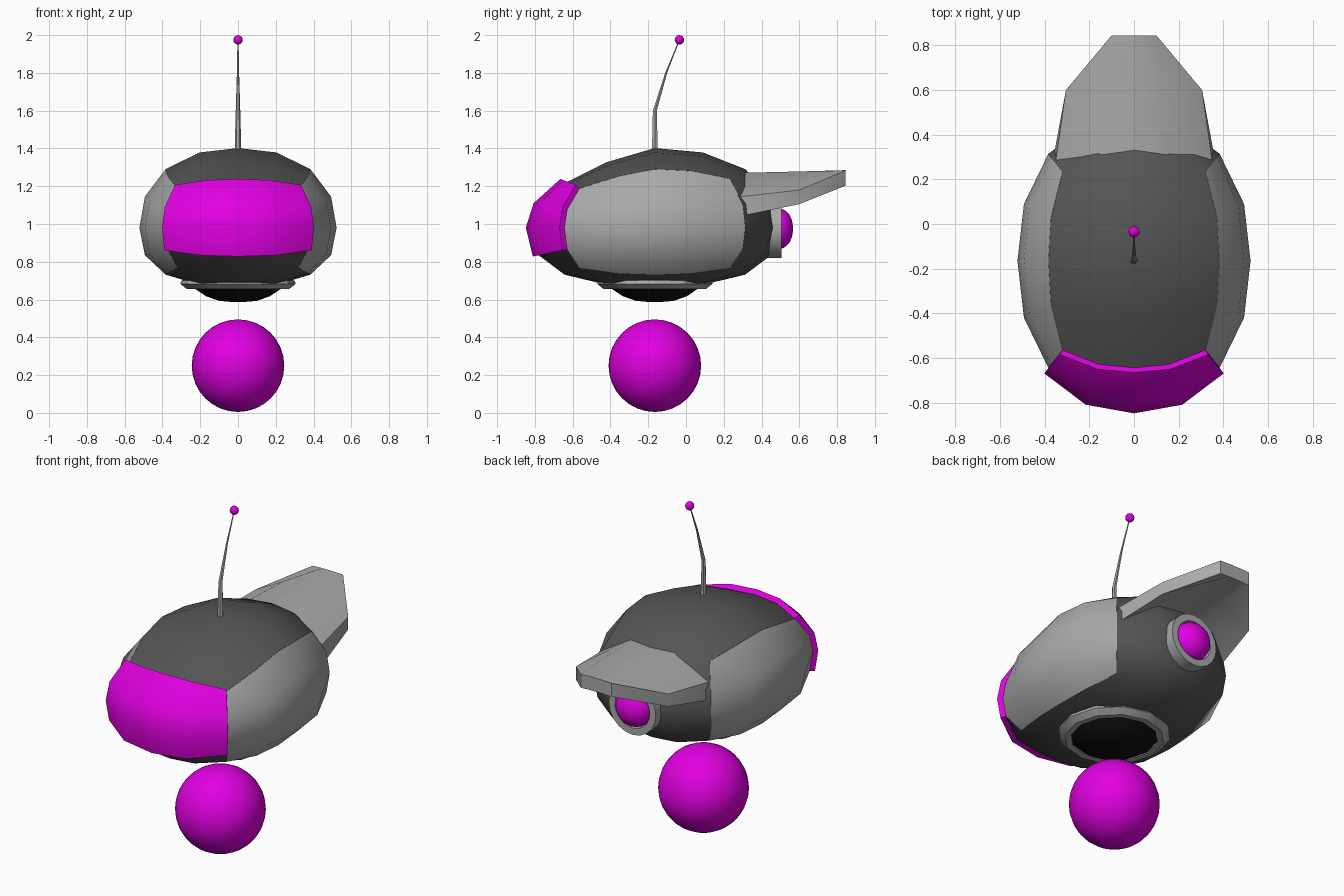
import bpy, bmesh, math
from mathutils import Vector, Matrix

if "Cube" in bpy.data.objects:
    bpy.data.objects.remove(bpy.data.objects["Cube"])

CY = -0.165  # y of the body centre


def material(name, r, g, b):
    m = bpy.data.materials.new(name)
    m.diffuse_color = (r, g, b, 1)
    m.use_nodes = True
    m.node_tree.nodes["Principled BSDF"].inputs["Base Color"].default_value = m.diffuse_color
    return m


MAGENTA = material("magenta", 0.75, 0.0, 0.75)
DARK = material("dark_grey", 0.09, 0.09, 0.09)
LIGHT = material("light_grey", 0.4, 0.4, 0.4)
BLACK = material("black", 0.005, 0.005, 0.005)


def finish(name, bm, mat, angle=40, thickness=0):
    bmesh.ops.recalc_face_normals(bm, faces=bm.faces) if not thickness else None
    me = bpy.data.meshes.new(name)
    bm.to_mesh(me)
    bm.free()
    me.materials.append(mat)
    ob = bpy.data.objects.new(name, me)
    bpy.context.collection.objects.link(ob)
    bpy.ops.object.select_all(action='DESELECT')
    ob.select_set(True)
    bpy.context.view_layer.objects.active = ob
    if thickness:
        mod = ob.modifiers.new("thickness", 'SOLIDIFY')
        mod.thickness, mod.offset = thickness, 1
        bpy.ops.object.modifier_apply(modifier=mod.name)
    if angle:
        bpy.ops.object.shade_smooth_by_angle(angle=math.radians(angle))
    return ob


def hull_point(co):
    """Cube point -> rounded hull with a flatter belly and a lowered nose."""
    d = [math.tan(c * math.pi / 4) for c in co]
    n = sum(abs(c) ** 2.25 for c in d) ** (1 / 2.25)
    u, v, w = (c / n for c in d)
    if w >= 0:
        z = 0.98 + 0.42 * w * (1 - 0.33 * max(0, -v))
    else:
        z = max(0.68, 0.98 - 0.32 * abs(w) ** 0.85)
    return Vector((0.52 * u, CY + 0.65 * v, z))


def hull_part(name, keep, mat, thickness=0):
    bm = bmesh.new()
    bmesh.ops.create_cube(bm, size=2)
    bmesh.ops.subdivide_edges(bm, edges=bm.edges[:], cuts=3, use_grid_fill=True)
    drop = [f for f in bm.faces if not keep(f.calc_center_median())]
    bmesh.ops.delete(bm, geom=drop, context='FACES')
    for v in bm.verts:
        v.co = hull_point(v.co)
    bm.normal_update()
    # faces must point away from the hull centre
    flip = [f for f in bm.faces
            if f.normal.dot(f.calc_center_median() - Vector((0, CY, 1))) < 0]
    bmesh.ops.reverse_faces(bm, faces=flip)
    return finish(name, bm, mat, 45, thickness or 0.002)


def is_side(c):
    return abs(c.x) > 0.99


def is_visor(c):
    return c.y < -0.99 and c.z > -0.5


# Hull, side panels and visor share one rounded cube
hull_part("body", lambda c: not is_side(c) and not is_visor(c), DARK)
hull_part("side_panels", is_side, LIGHT)
hull_part("visor", is_visor, MAGENTA, 0.033)


def loft(name, rings, mat, angle=40, closed=False):
    """Skin equal-length point rings; cap the ends unless closed."""
    bm = bmesh.new()
    vs = [[bm.verts.new(p) for p in r] for r in rings]
    n = len(vs[0])
    for i in range(len(vs) if closed else len(vs) - 1):
        a, b = vs[i], vs[(i + 1) % len(vs)]
        for k in range(n):
            bm.faces.new((a[k], a[(k + 1) % n], b[(k + 1) % n], b[k]))
    if not closed:
        bm.faces.new(vs[0])
        bm.faces.new(vs[-1])
    return finish(name, bm, mat, angle)


def lathe(name, profile, sides, origin, mat, axis='Z', closed=False, angle=40):
    """Spin (radius, height) points around z, or around y pointing back."""
    rot = Matrix.Rotation(-math.pi / 2, 3, 'X') if axis == 'Y' else Matrix.Identity(3)
    rings = []
    for r, h in profile:
        rings.append([rot @ Vector((r * math.cos(t), r * math.sin(t), h)) + Vector(origin)
                      for t in (2 * math.pi * k / sides for k in range(sides))])
    return loft(name, rings, mat, angle, closed)


def ball(name, center, radius, mat, u=32, v=16):
    bm = bmesh.new()
    bmesh.ops.create_uvsphere(bm, u_segments=u, v_segments=v, radius=radius)
    bmesh.ops.translate(bm, verts=bm.verts, vec=center)
    return finish(name, bm, mat)


# Hover ball under the body
ball("hover_ball", (0, CY, 0.25), 0.245, MAGENTA)

# Belly ring and dark lens
lathe("belly_ring", [(0.24, 0.72), (0.30, 0.70), (0.305, 0.683), (0.27, 0.655), (0.235, 0.657)],
      12, (0, CY, 0), LIGHT, closed=True, angle=25)
lathe("belly_lens", [(0.24, 0.67), (0.225, 0.655), (0.17, 0.618), (0.10, 0.593), (0.03, 0.587)],
      12, (0, CY, 0), BLACK)

# Rear thruster ring and glowing dome
lathe("rear_ring", [(0.155, 0.36), (0.155, 0.505), (0.115, 0.505), (0.115, 0.36)],
      20, (0, 0, 0.975), LIGHT, 'Y', closed=True)
lathe("rear_dome", [(0.112, 0.42), (0.11, 0.49), (0.10, 0.52), (0.078, 0.545), (0.045, 0.561), (0.01, 0.567)],
      16, (0, 0, 0.975), MAGENTA, 'Y')

# Tail fin: arched plate narrowing to the back
# station: (y top, y bottom, half width, side z, inner half width, ridge z, thickness)
stations = [(0.25, 0.33, 0.355, 1.14, 0.15, 1.27, 0.09),
            (0.60, 0.60, 0.305, 1.18, 0.12, 1.278, 0.075),
            (0.845, 0.845, 0.10, 1.283, 0.04, 1.285, 0.08)]
fin = []
for yt, yb, w, zs, wi, zr, t in stations:
    outline = [(-w, zs), (-wi, zr), (wi, zr), (w, zs)]
    fin.append([(x, yt, z) for x, z in outline] +
               [(x, yb, z - t) for x, z in reversed(outline)])
loft("tail_fin", fin, LIGHT, 35)

# Curved antenna with a ball tip
path = [(CY, 1.37, 0.018), (CY, 1.60, 0.012), (-0.105, 1.80, 0.006), (-0.035, 1.975, 0.003)]
loft("antenna", [[(r * math.cos(k * math.pi / 3), y + r * math.sin(k * math.pi / 3), z)
                  for k in range(6)] for y, z, r in path], LIGHT)
ball("antenna_tip", (0, -0.035, 1.975), 0.025, MAGENTA, 16, 8)
